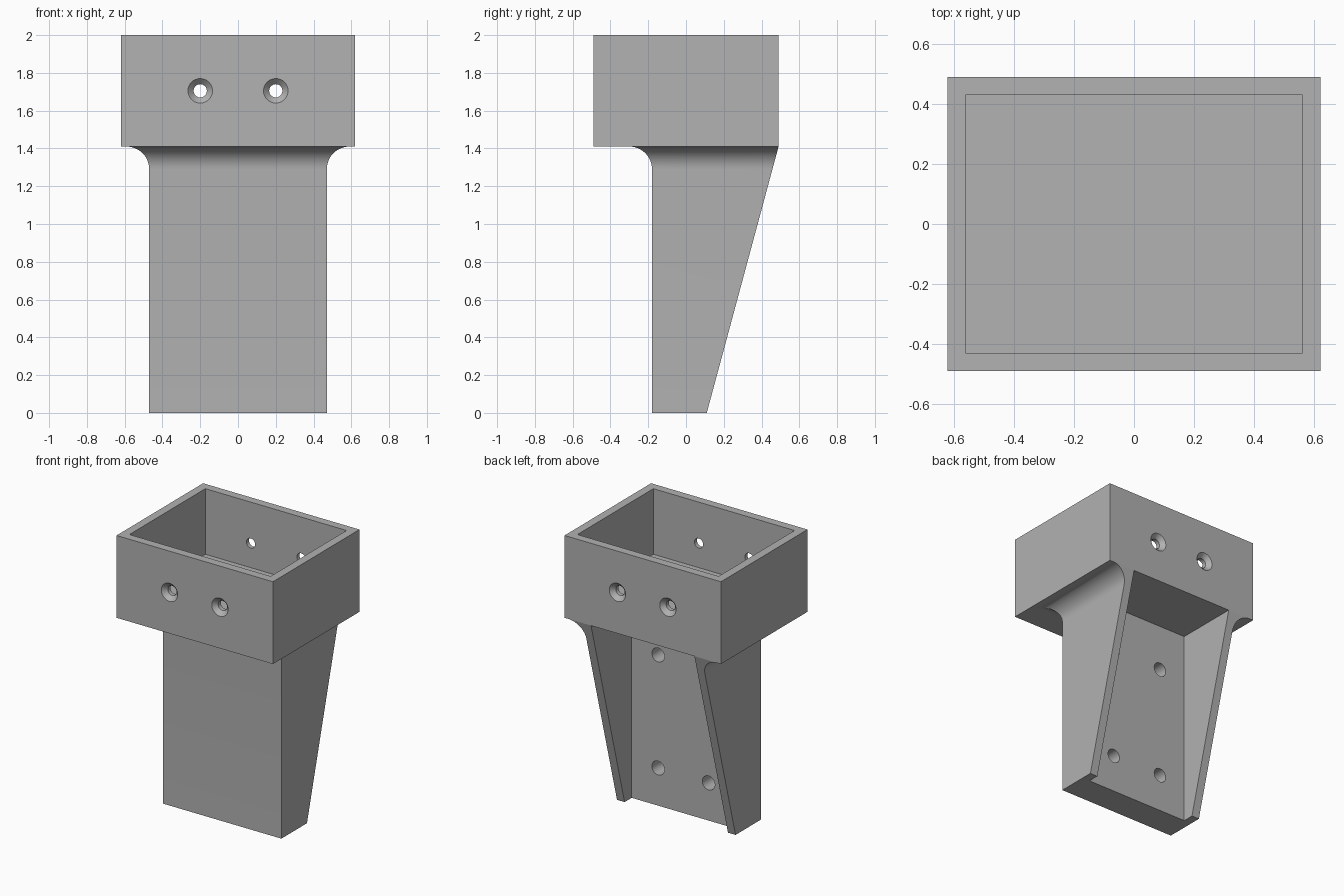
import bpy, bmesh, math

if "Cube" in bpy.data.objects:
    bpy.data.objects.remove(bpy.data.objects["Cube"], do_unlink=True)

# Main dimensions
HALF_X, HALF_Y, WALL = 0.62, 0.49, 0.06
TOP, BASE, FLOOR = 2.0, 1.41, 1.53
STEM_X, STEM_FRONT, STEM_BACK = 0.47, -0.18, 0.11
FILLET, POCKET_Y, HOLE_X = 0.12, 0.03, 0.2

grey = bpy.data.materials.new("plain grey")
grey.use_nodes = True
colour = (0.445, 0.445, 0.445, 1)
grey.diffuse_color = colour
grey.node_tree.nodes["Principled BSDF"].inputs["Base Color"].default_value = colour


def loft(name, rings):
    """Closed solid through a list of point rings."""
    bm = bmesh.new()
    loops = [[bm.verts.new(p) for p in ring] for ring in rings]
    for a, b in zip(loops, loops[1:]):
        for i in range(len(a)):
            j = (i + 1) % len(a)
            bm.faces.new((a[i], a[j], b[j], b[i]))
    bm.faces.new(loops[0])
    bm.faces.new(loops[-1])
    bmesh.ops.recalc_face_normals(bm, faces=bm.faces)
    mesh = bpy.data.meshes.new(name)
    bm.to_mesh(mesh)
    bm.free()
    mesh.materials.append(grey)
    ob = bpy.data.objects.new(name, mesh)
    bpy.context.collection.objects.link(ob)
    return ob


def rect(x, y0, y1, z):
    return [(-x, y0, z), (x, y0, z), (x, y1, z), (-x, y1, z)]


def block(name, x, y0, y1, z0, z1):
    return loft(name, [rect(x, y0, y1, z0), rect(x, y0, y1, z1)])


def lathe_y(name, x, z, profile, sides=32):
    """Round solid along y from (y, radius) pairs."""
    angles = [math.tau * i / sides for i in range(sides)]
    return loft(name, [[(x + r * math.cos(a), y, z + r * math.sin(a)) for a in angles]
                       for y, r in profile])


def cut(target, cutters):
    for cutter in cutters:
        mod = target.modifiers.new("cut", 'BOOLEAN')
        mod.operation, mod.solver, mod.object = 'DIFFERENCE', 'EXACT', cutter
        bpy.ops.object.select_all(action='DESELECT')
        bpy.context.view_layer.objects.active = target
        target.select_set(True)
        bpy.ops.object.modifier_apply(modifier=mod.name)
        bpy.data.objects.remove(cutter, do_unlink=True)
    bpy.ops.object.shade_smooth_by_angle(angle=math.radians(25))


# Open box with countersunk screw holes through front and back walls
box = block("open_box", HALF_X, -HALF_Y, HALF_Y, BASE, TOP)
cutters = [block("cavity", HALF_X - WALL, WALL - HALF_Y, HALF_Y - WALL, FLOOR, TOP + 0.2)]
sink = [(-HALF_Y - 0.01, 0.075), (-HALF_Y + 0.03, 0.035)]
sink += [(-y, r) for y, r in reversed(sink)]
mid = (TOP + BASE) / 2
cutters += [lathe_y("screw_hole", x, mid, sink) for x in (-HOLE_X, HOLE_X)]
cut(box, cutters)

# Tapered stem flaring into the box through a concave fillet
STEPS = 12
levels = [(0, 0)]
for i in range(STEPS + 1):
    a = math.pi / 2 * i / STEPS
    levels.append((BASE - FILLET + FILLET * math.sin(a), FILLET * (1 - math.cos(a))))
slope = (HALF_Y - STEM_BACK) / BASE
stem = loft("stem", [rect(STEM_X + f, STEM_FRONT - f, STEM_BACK + slope * z, z)
                     for z, f in levels])

# Pocket in the back of the stem, with four blind holes
cutters = [block("pocket", STEM_X - WALL, POCKET_Y, 1, -0.2, BASE + 0.2)]
cutters += [lathe_y("blind_hole", x, z, [(POCKET_Y - 0.15, 0.05), (POCKET_Y + 0.05, 0.05)])
            for x in (-HOLE_X, HOLE_X) for z in (0.27, 1.08)]
cut(stem, cutters)
